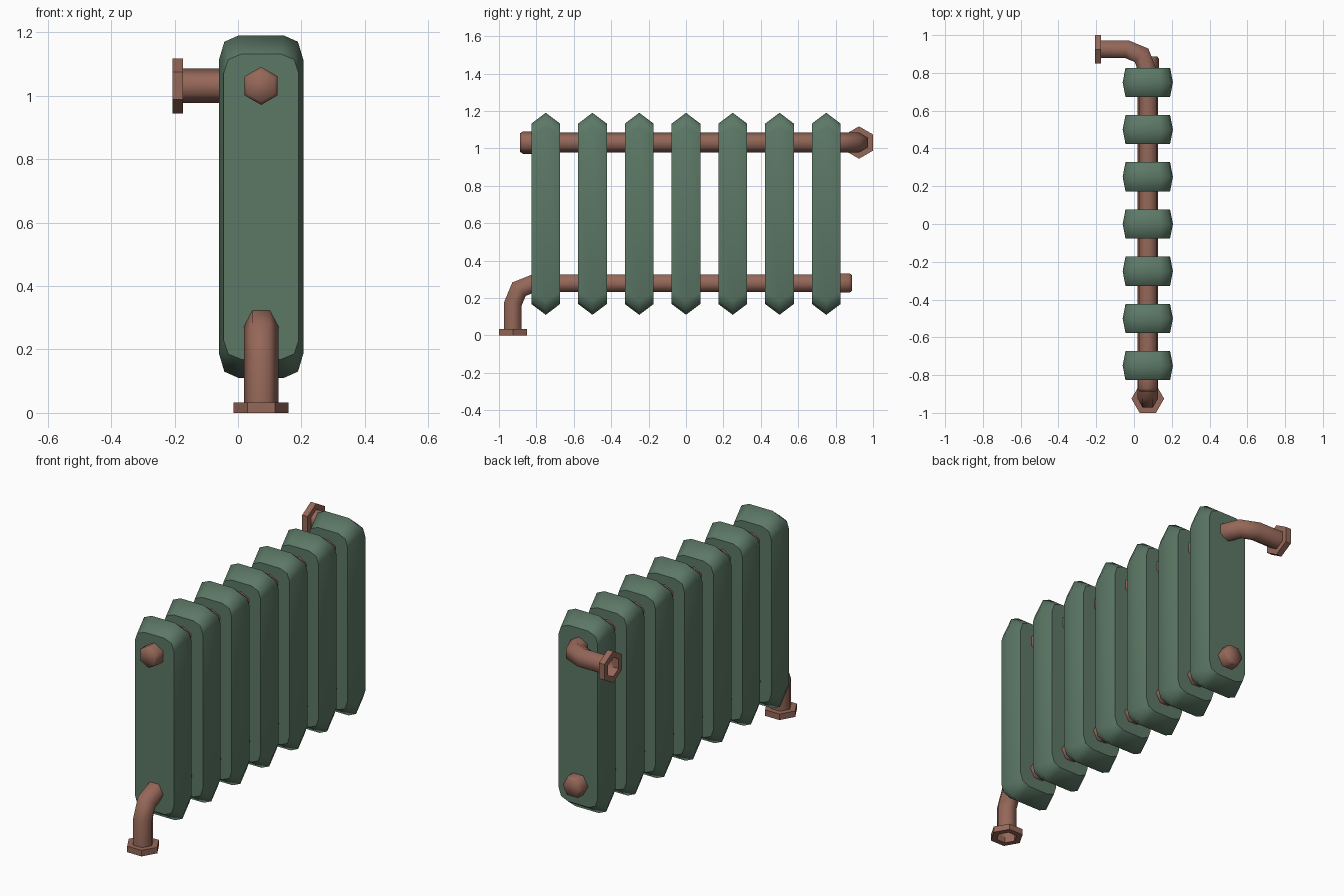
import bpy, bmesh, math
from mathutils import Vector

if "Cube" in bpy.data.objects:
    bpy.data.objects.remove(bpy.data.objects["Cube"])

def material(name, rgb):
    m = bpy.data.materials.new(name)
    m.diffuse_color = (*rgb, 1)
    m.use_nodes = True
    m.node_tree.nodes["Principled BSDF"].inputs["Base Color"].default_value = m.diffuse_color
    return m

GREEN = material("green_enamel", (0.107, 0.188, 0.133))
COPPER = material("brown_copper", (0.300, 0.136, 0.098))
CX, CZ = 0.073, 0.65          # centre of the fins
TOP_Z, LOW_Z = 1.031, 0.28    # pipe heights
PIPE_R = 0.054

def finish(bm, name, mat, angle):
    bmesh.ops.recalc_face_normals(bm, faces=bm.faces)
    for f in bm.faces:
        f.smooth = angle > 0
    for e in bm.edges:
        # flat end faces keep a crisp rim, everything else stays soft
        if len(e.link_faces) == 2:
            e.smooth = e.calc_face_angle(0) < angle and not any(len(f.verts) > 4 for f in e.link_faces)
    me = bpy.data.meshes.new(name)
    bm.to_mesh(me)
    bm.free()
    me.materials.append(mat)
    ob = bpy.data.objects.new(name, me)
    bpy.context.collection.objects.link(ob)
    return ob

def bridge(bm, a, b):
    n = len(a)
    for i in range(n):
        bm.faces.new((a[i], a[(i + 1) % n], b[(i + 1) % n], b[i]))

def hex_sweep(name, stations, normal, axis=None, loop=False, caps=False, angle=3.0):
    """Six-sided sweep through (point, radius); two corners point along normal."""
    bm = bmesh.new()
    n = Vector(normal)
    pts = [Vector(p) for p, r in stations]
    rings = []
    for i, (p, r) in enumerate(stations):
        stretch = 1
        if axis:
            t = Vector(axis)
        else:
            d0 = (pts[i] - pts[i - 1]).normalized() if i else None
            d1 = (pts[i + 1] - pts[i]).normalized() if i < len(pts) - 1 else d0
            d0 = d0 or d1
            t = (d0 + d1).normalized()
            stretch = 1 / t.dot(d1)
        side = t.cross(n)
        rings.append([bm.verts.new(pts[i] + r * (math.cos(k * math.pi / 3) * n
                      + math.sin(k * math.pi / 3) * stretch * side)) for k in range(6)])
    for a, b in zip(rings, rings[1:]):
        bridge(bm, a, b)
    if loop:
        bridge(bm, rings[-1], rings[0])
    if caps:
        # fan end so the cap shades as a soft dome
        bmesh.ops.triangulate(bm, faces=[bm.faces.new(rings[-1])])
    return finish(bm, name, COPPER, angle)

# Fins: three chamfered outlines, widest in the middle
def outline(hw, hh, c1x, c1z, c2x, c2z):
    q = [(hw, hh - c2z), (hw - c1x, hh - c1z), (hw - c2x, hh)]
    right = q[::-1]
    quarter2 = [(x, -z) for x, z in q]
    half = right + quarter2
    return half + [(-x, -z) for x, z in half]

mid = outline(0.133, 0.54, 0.017, 0.02, 0.062, 0.077)
face = outline(0.118, 0.482, 0.014, 0.018, 0.057, 0.06)
for i in range(7):
    y = -0.75 + 0.25 * i
    bm = bmesh.new()
    rings = [[bm.verts.new((CX + x, y + dy, CZ + z)) for x, z in prof]
             for prof, dy in ((face, -0.077), (mid, 0), (face, 0.077))]
    bridge(bm, rings[0], rings[1])
    bridge(bm, rings[1], rings[2])
    bm.faces.new(rings[0])
    bm.faces.new(rings[2])
    finish(bm, f"radiator_fin_{i + 1}", GREEN, 3.0)

# Pipes: straight run through the fins, then an elbow to the flange
X, Z = (1, 0, 0), (0, 0, 1)
lower = [(CX, 0.84, LOW_Z), (CX, -0.81, LOW_Z), (CX, -0.893, 0.247), (CX, -0.925, 0.17), (CX, -0.925, 0.0)]
upper = [(CX, -0.84, TOP_Z), (CX, 0.81, TOP_Z), (0.04, 0.893, TOP_Z), (-0.037, 0.925, TOP_Z), (-0.207, 0.925, TOP_Z)]
hex_sweep("lower_pipe", [(p, PIPE_R) for p in lower], X)
hex_sweep("upper_pipe", [(p, PIPE_R) for p in upper], Z)

# Open hexagonal flanges on the pipe ends
def flange(name, end, inward, normal):
    a = Vector(end)
    b = a + Vector(inward) * 0.033
    hex_sweep(name, [(a, 0.053), (a, 0.0865), (b, 0.0865), (b, 0.053)], normal,
              axis=inward, loop=True, angle=0)

flange("lower_flange", lower[-1], Z, X)
flange("upper_flange", upper[-1], X, Z)

# Blanking plugs on the opposite ends
def plug(name, z, s, normal):
    st = [((CX, s * y, z), r) for y, r in ((0.82, 0.06), (0.872, 0.06), (0.887, 0.05))]
    hex_sweep(name, st, normal, axis=(0, s, 0), caps=True)

plug("upper_plug", TOP_Z, -1, Z)
plug("lower_plug", LOW_Z, 1, X)
